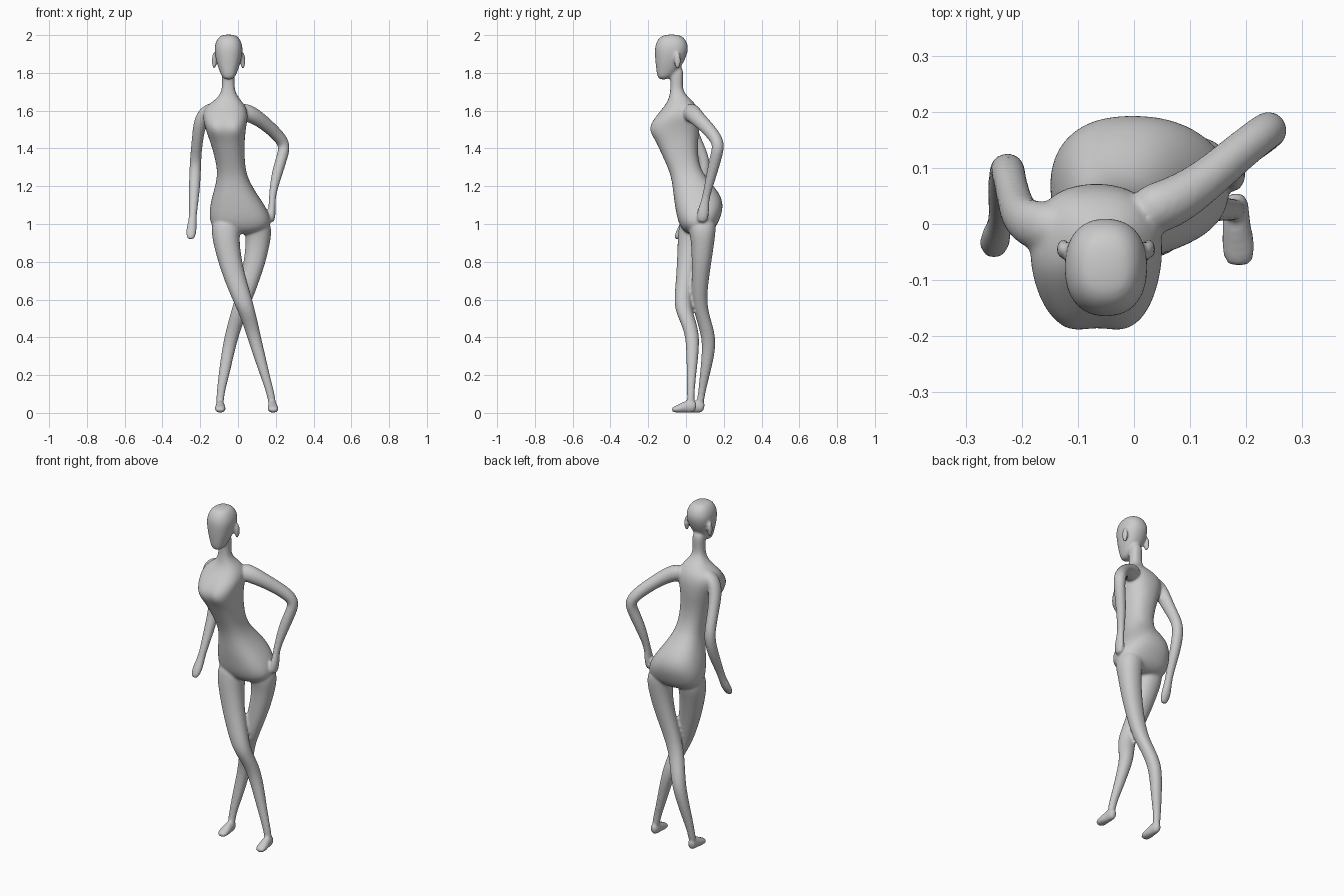
import bpy, bmesh
from math import cos, sin, pi, copysign, exp
from mathutils import Vector, Matrix

bm = bmesh.new()
SIDES = 20


def unit(a, n):
    """Point on a unit superellipse."""
    c, s = cos(a), sin(a)
    return copysign(abs(c) ** (2 / n), c), copysign(abs(s) ** (2 / n), s)


def skin(rings):
    """Bridge rings of points into a closed skin."""
    loops = [[bm.verts.new(p) for p in r] for r in rings]
    for a, b in zip(loops, loops[1:]):
        for i in range(SIDES):
            j = (i + 1) % SIDES
            bm.faces.new((a[i], a[j], b[j], b[i]))
    bm.faces.new(loops[0][::-1])
    bm.faces.new(loops[-1])


def stack(levels, n=2.2, dent=None):
    """Horizontal sections given as z, x0, x1, y0, y1."""
    rings = []
    for z, x0, x1, y0, y1 in levels:
        ring = []
        for i in range(SIDES):
            u, v = unit(2 * pi * i / SIDES, n)
            x, y = (x0 + x1) / 2 + u * (x1 - x0) / 2, (y0 + y1) / 2 + v * (y1 - y0) / 2
            if dent and v < 0:
                y += dent(x - (x0 + x1) / 2, z)
            ring.append((x, y, z))
        rings.append(ring)
    skin(rings)


def tube(path):
    """Sections across a path given as x, y, z, r_side, r_depth."""
    pts = [Vector(p[:3]) for p in path]
    rings = []
    for i, p in enumerate(pts):
        t = (pts[min(i + 1, len(pts) - 1)] - pts[max(i - 1, 0)]).normalized()
        u = (Vector((1, 0, 0)) - t * t.x).normalized()
        v = t.cross(u)
        ring = []
        for k in range(SIDES):
            a, b = unit(2 * pi * k / SIDES, 2)
            ring.append(p + u * a * path[i][3] + v * b * path[i][4])
        rings.append(ring)
    skin(rings)


# torso and neck, with a shallow dip between the breasts
stack([(0.945, -0.06, 0.09, 0.01, 0.11), (0.975, -0.135, 0.165, -0.025, 0.155),
       (1.02, -0.152, 0.178, -0.045, 0.178), (1.08, -0.152, 0.155, -0.057, 0.198),
       (1.14, -0.140, 0.115, -0.066, 0.192), (1.20, -0.122, 0.075, -0.072, 0.150),
       (1.27, -0.107, 0.042, -0.084, 0.085), (1.36, -0.125, 0.035, -0.125, 0.062),
       (1.44, -0.150, 0.036, -0.168, 0.065), (1.48, -0.165, 0.040, -0.200, 0.070),
       (1.52, -0.178, 0.045, -0.206, 0.073), (1.57, -0.190, 0.055, -0.165, 0.074),
       (1.62, -0.180, 0.045, -0.118, 0.062), (1.66, -0.115, 0.012, -0.092, 0.028),
       (1.70, -0.086, -0.018, -0.084, -0.018), (1.76, -0.084, -0.018, -0.080, -0.016),
       (1.84, -0.090, -0.014, -0.100, -0.010)], 2.4,
      lambda x, z: 0.022 * exp(-(x / 0.03) ** 2 - ((z - 1.5) / 0.06) ** 2))

# head
cx = -0.05
stack([(z, cx - w, cx + w, y0, y1) for z, w, y0, y1 in (
    (1.763, 0.028, -0.148, -0.095), (1.80, 0.045, -0.156, -0.050),
    (1.85, 0.063, -0.162, -0.014), (1.90, 0.074, -0.166, 0.008),
    (1.94, 0.076, -0.166, 0.014), (1.98, 0.062, -0.150, -0.002),
    (2.004, 0.036, -0.118, -0.034))], 2.3)

# ears
for side in (-1, 1):
    bmesh.ops.create_uvsphere(bm, u_segments=12, v_segments=8, radius=1, matrix=Matrix.Translation(
        (cx + side * 0.076, -0.045, 1.865)) @ Matrix.Diagonal((0.013, 0.019, 0.045, 1)))

# front leg, crossing from the -x hip to the +x foot
stack([(1.04, -0.135, 0.01, -0.03, 0.12), (0.96, -0.142, 0.012, -0.042, 0.115),
       (0.90, -0.132, 0.008, -0.045, 0.095), (0.80, -0.106, 0.022, -0.048, 0.068),
       (0.70, -0.072, 0.046, -0.054, 0.045), (0.60, -0.030, 0.076, -0.063, 0.028),
       (0.54, -0.002, 0.090, -0.057, 0.034), (0.47, 0.026, 0.108, -0.025, 0.058),
       (0.40, 0.048, 0.122, -0.002, 0.072), (0.30, 0.082, 0.146, 0.002, 0.066),
       (0.20, 0.116, 0.168, 0.004, 0.054), (0.10, 0.153, 0.195, 0.006, 0.044),
       (0.03, 0.162, 0.205, 0.006, 0.046)])

# rear leg, crossing from the +x hip to the -x foot
stack([(1.04, 0.015, 0.165, 0.0, 0.16), (0.96, 0.035, 0.180, 0.015, 0.158),
       (0.90, 0.042, 0.170, 0.028, 0.150), (0.80, 0.030, 0.148, 0.030, 0.135),
       (0.70, 0.008, 0.114, 0.030, 0.120), (0.60, -0.018, 0.076, 0.030, 0.110),
       (0.52, -0.042, 0.042, 0.045, 0.122), (0.40, -0.074, 0.002, 0.086, 0.162),
       (0.30, -0.090, -0.024, 0.083, 0.150), (0.20, -0.104, -0.045, 0.073, 0.126),
       (0.10, -0.114, -0.074, 0.064, 0.100), (0.03, -0.116, -0.074, 0.050, 0.092)])

# feet, heel to toe
for x, y, out in ((0.182, 0.0, 1), (-0.094, 0.043, 0)):
    tube([(x, y + 0.055, 0.030, 0.014, 0.020), (x, y + 0.040, 0.034, 0.023, 0.034),
          (x, y + 0.005, 0.034, 0.024, 0.034), (x + 0.003 * out, y - 0.025, 0.025, 0.029, 0.025),
          (x + 0.005 * out, y - 0.055, 0.019, 0.030, 0.018), (x + 0.004 * out, y - 0.076, 0.015, 0.020, 0.011)])

# hanging arm and hand
tube([(-0.11, -0.01, 1.615, 0.04, 0.045), (-0.175, -0.005, 1.590, 0.040, 0.046),
      (-0.203, 0.010, 1.535, 0.036, 0.040), (-0.214, 0.045, 1.450, 0.030, 0.034),
      (-0.223, 0.085, 1.370, 0.030, 0.031), (-0.226, 0.104, 1.300, 0.031, 0.031),
      (-0.230, 0.075, 1.200, 0.031, 0.030), (-0.236, 0.025, 1.090, 0.023, 0.022),
      (-0.240, 0.000, 1.025, 0.020, 0.020), (-0.246, -0.022, 0.975, 0.029, 0.022),
      (-0.250, -0.042, 0.940, 0.026, 0.018), (-0.250, -0.054, 0.918, 0.016, 0.011)])

# bent arm with the hand on the hip
tube([(0.00, 0.015, 1.600, 0.045, 0.05), (0.065, 0.035, 1.585, 0.045, 0.048),
      (0.120, 0.070, 1.550, 0.038, 0.040), (0.180, 0.122, 1.500, 0.034, 0.036),
      (0.230, 0.162, 1.448, 0.034, 0.034), (0.246, 0.172, 1.410, 0.032, 0.033),
      (0.236, 0.160, 1.360, 0.030, 0.032), (0.206, 0.137, 1.270, 0.030, 0.029),
      (0.185, 0.112, 1.170, 0.020, 0.021), (0.180, 0.100, 1.115, 0.018, 0.022),
      (0.180, 0.092, 1.070, 0.020, 0.032), (0.177, 0.086, 1.030, 0.020, 0.031),
      (0.174, 0.085, 1.008, 0.013, 0.020)])

bmesh.ops.recalc_face_normals(bm, faces=bm.faces)
mesh = bpy.data.meshes.new("mannequin_body")
bm.to_mesh(mesh)
bm.free()
body = bpy.data.objects.new("mannequin_body", mesh)
bpy.context.collection.objects.link(body)

# round the sections, fuse the parts into one skin, soften the joins
body.modifiers.new("round", 'SUBSURF').levels = 2
body.modifiers["round"].render_levels = 2
fuse = body.modifiers.new("fuse", 'REMESH')
fuse.mode, fuse.voxel_size, fuse.use_smooth_shade = 'VOXEL', 0.007, True
soft = body.modifiers.new("soften", 'SMOOTH')
soft.factor, soft.iterations = 0.5, 5
